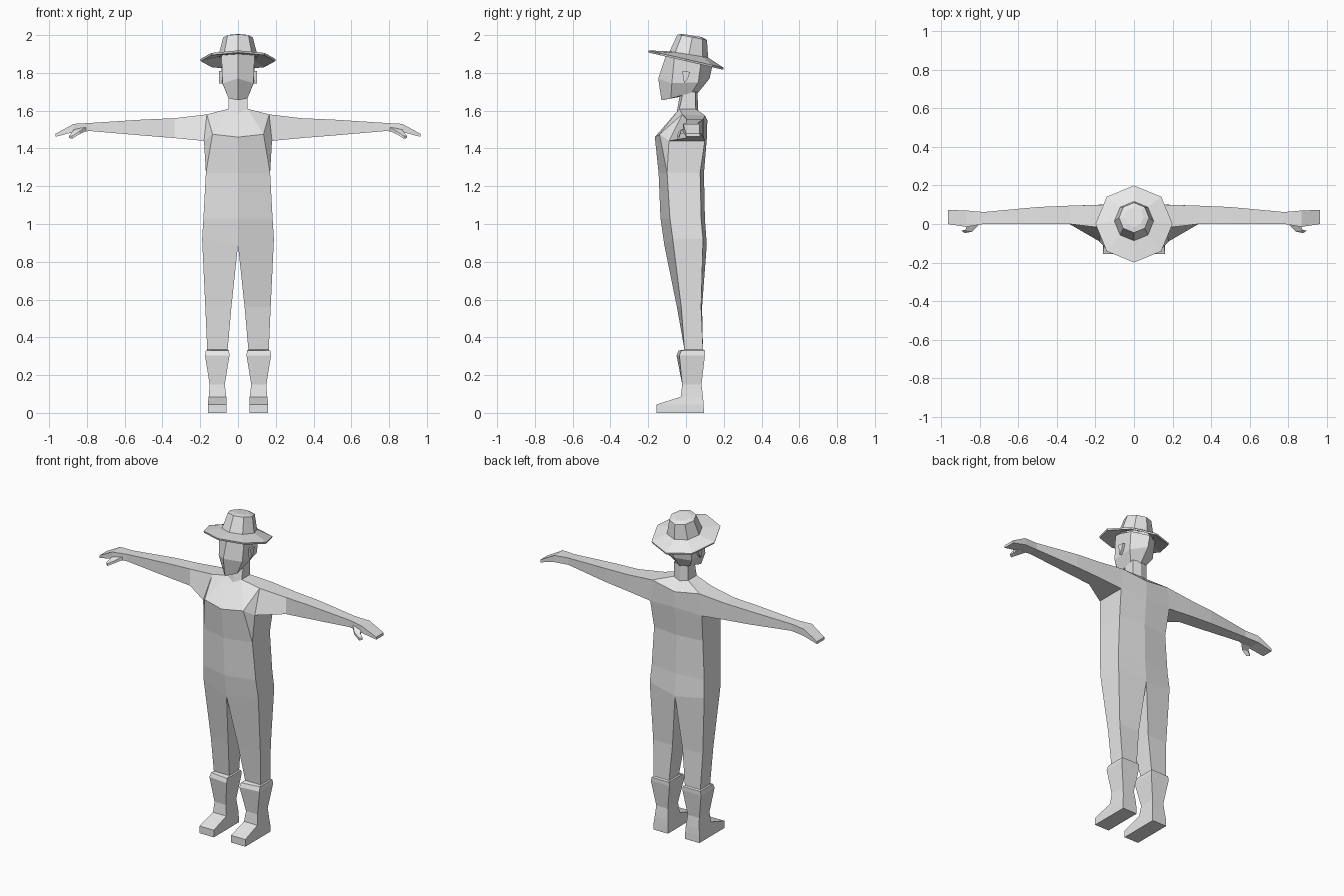
import bpy, bmesh, math

if "Cube" in bpy.data.objects:
    bpy.data.objects.remove(bpy.data.objects["Cube"])

grey = bpy.data.materials.new("light grey")
grey.diffuse_color = (0.8, 0.8, 0.8, 1)
grey.use_nodes = True
grey.node_tree.nodes["Principled BSDF"].inputs["Base Color"].default_value = grey.diffuse_color


def make(name, polys, mirror=True):
    """Weld polygons into one flat-shaded mesh, optionally mirrored in x."""
    bm = bmesh.new()
    for poly in polys:
        bm.faces.new([bm.verts.new(p) for p in poly])
    bmesh.ops.remove_doubles(bm, verts=bm.verts, dist=0.0005)
    if mirror:
        dup = bmesh.ops.duplicate(bm, geom=bm.verts[:] + bm.edges[:] + bm.faces[:])["geom"]
        for v in dup:
            if isinstance(v, bmesh.types.BMVert):
                v.co.x *= -1
        bmesh.ops.reverse_faces(bm, faces=[f for f in dup if isinstance(f, bmesh.types.BMFace)])
        bmesh.ops.remove_doubles(bm, verts=bm.verts, dist=0.0005)
    bmesh.ops.recalc_face_normals(bm, faces=bm.faces)
    me = bpy.data.meshes.new(name)
    bm.to_mesh(me)
    bm.free()
    me.materials.append(grey)
    ob = bpy.data.objects.new(name, me)
    bpy.context.collection.objects.link(ob)
    return ob


def loft(rings, closed=True):
    """Quads between successive rings of equal length."""
    out = []
    for a, b in zip(rings, rings[1:]):
        n = len(a)
        for i in range(n if closed else n - 1):
            j = (i + 1) % n
            out.append([a[i], a[j], b[j], b[i]])
    return out


def box_ring(x0, x1, y0, y1, z, skew=0.0):
    """Leg section: inner front, outer front, outer back, inner back."""
    return [(x0, y0, z), (x1, y0 + skew, z), (x1, y1, z), (x0, y1, z)]


# torso: half rings of front centre, front side, back side, back centre
hip = [(0, -.115, .89), (.19, -.07, .92), (.19, .09, .92), (0, .11, .89)]
loin = [(0, -.135, 1.03), (.183, -.085, 1.03), (.183, .08, 1.03), (0, .10, 1.03)]
waist = [(0, -.145, 1.27), (.17, -.10, 1.27), (.17, .075, 1.27), (0, .095, 1.27)]
chest = [(0, -.165, 1.46), (.18, -.09, 1.44), (.18, .10, 1.44), (0, .11, 1.45)]
body = loft([hip, loin, waist], False)
body += loft([waist[1:], chest[1:]], False)
pec = (.135, -.14, 1.475)
body += [[waist[0], waist[1], pec, chest[0]], [waist[1], chest[1], pec]]

# shoulders and neck
neck = [(0, -.05, 1.585), (.05, -.035, 1.61), (.05, .05, 1.61), (0, .065, 1.60)]
neck_top = [(0, -.03, 1.70), (.05, -.015, 1.70), (.05, .05, 1.70), (0, .06, 1.70)]
sh_f, sh_b, back_mid = (.165, -.02, 1.58), (.165, .10, 1.575), (0, .113, 1.55)
body += [[chest[0], pec, neck[1], neck[0]], [pec, sh_f, neck[1]], [pec, chest[1], sh_f],
         [chest[3], chest[2], sh_b, back_mid], [back_mid, sh_b, neck[2], neck[3]],
         [sh_f, sh_b, neck[2], neck[1]]]
body += loft([neck, neck_top], False)

# arms and hands: front bottom, back bottom, back top, front top
arm = [[chest[1], chest[2], sh_b, sh_f]]
for x, y0, y1, z0, z1 in [(.335, 0, .095, 1.455, 1.56), (.50, 0, .088, 1.468, 1.553),
                          (.78, 0, .062, 1.492, 1.535), (.87, -.015, .07, 1.487, 1.53),
                          (.965, 0, .073, 1.462, 1.478)]:
    arm.append([(x, y0, z0), (x, y1, z0), (x, y1, z1), (x, y0, z1)])
body += loft(arm) + [arm[-1]]

# legs, boot cuffs and boots
leg = [hip,
       [(.035, -.048, .56), (.173, -.025, .56), (.173, .08, .56), (.035, .085, .56)],
       box_ring(.055, .163, -.008, .09, .335),
       box_ring(.048, .17, -.04, .10, .33, .015),
       box_ring(.045, .175, -.05, .10, .305, .015),
       box_ring(.07, .15, -.02, .082, .15),
       box_ring(.062, .155, -.028, .09, .085),
       box_ring(.06, .16, -.155, .093, .045),
       box_ring(.06, .16, -.155, .095, 0)]
body += loft(leg) + [leg[-1]]
make("body", body)

# thumbs
thumb = [[(.80, 0, 1.495), (.86, .01, 1.49), (.86, .01, 1.515), (.80, 0, 1.515)],
         [(.84, -.04, 1.475), (.875, -.03, 1.475), (.875, -.03, 1.49), (.84, -.04, 1.49)],
         [(.878, -.047, 1.452), (.895, -.035, 1.455), (.895, -.035, 1.466), (.878, -.047, 1.466)]]
make("thumbs", loft(thumb) + [thumb[0], thumb[-1]])

# head
head = [[(0, -.13, 1.655), (.05, -.08, 1.665), (.05, .03, 1.695), (0, .06, 1.69)],
        [(0, -.147, 1.77), (.082, -.075, 1.745), (.085, .065, 1.75), (0, .125, 1.77)],
        [(0, -.10, 1.91), (.088, -.06, 1.90), (.09, .08, 1.86), (0, .14, 1.84)]]
make("head", loft(head, False) + [head[0], head[-1]])

# ears
ear = [[(x, -.02, 1.81), (x, .022, 1.805), (x, .01, 1.77), (x, -.01, 1.745)] for x in (.07, .1)]
make("ears", loft(ear) + [ear[1]])


# hat: tilted octagonal brim and crown
def octagon(r, cy, z, tilt, turn=0.0):
    pts = []
    for k in range(8):
        a = math.radians(45 * k) + turn
        y = cy + r * math.sin(a)
        pts.append((r * math.cos(a), y, z - tilt * y))
    return pts


base = octagon(.102, .015, 1.90, .16)
brim_top = octagon(.2, 0, 1.873, .23)
brim_low = octagon(.197, 0, 1.862, .23)
inner = octagon(.102, .015, 1.885, .16)
make("hat_brim", loft([base, brim_top, brim_low, inner]), False)
shoulder = octagon(.078, .033, 1.995, .19)
top = octagon(.05, .035, 2.003, .16)
make("hat_crown", loft([base, shoulder, top]) + [top], False)
